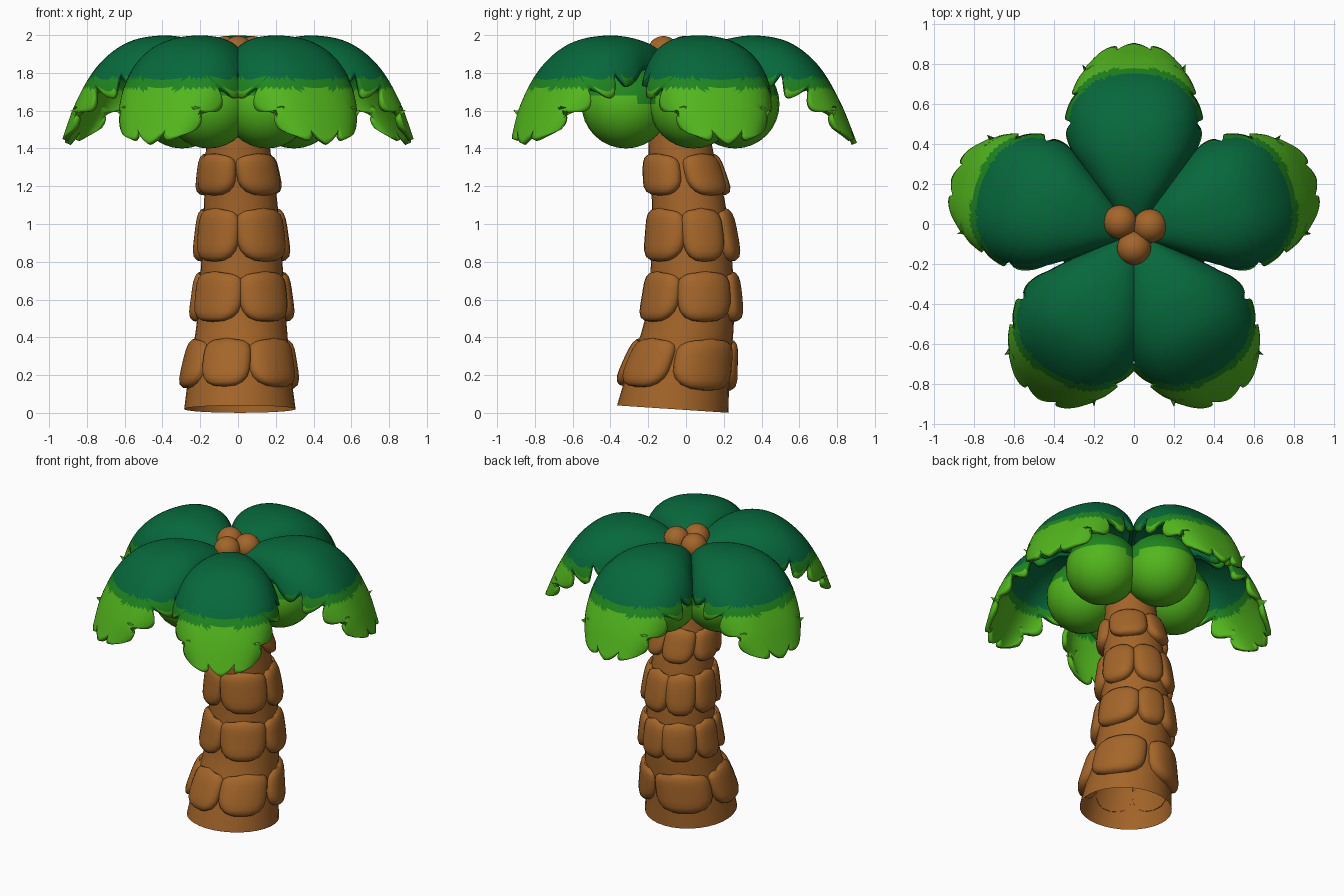
import bpy, bmesh, math
from mathutils import Vector, Matrix

if "Cube" in bpy.data.objects:
    bpy.data.objects.remove(bpy.data.objects["Cube"])


def mat(name, rgb):
    m = bpy.data.materials.new(name)
    m.diffuse_color = (*rgb, 1)
    m.use_nodes = True
    m.node_tree.nodes["Principled BSDF"].inputs["Base Color"].default_value = m.diffuse_color
    return m


BROWN = mat("bark_brown", (0.37, 0.130, 0.022))
DARK = mat("dark_green", (0.002, 0.14, 0.045))
MID = mat("mid_green", (0.014, 0.24, 0.014))
LIGHT = mat("light_green", (0.085, 0.47, 0.012))


def interp(table, x):
    """Smooth interpolation of rows (key, values...) at key x."""
    x = min(max(x, table[0][0]), table[-1][0])
    for i in range(len(table) - 1):
        a, b = table[i], table[i + 1]
        if x <= b[0]:
            p, q = table[max(i - 1, 0)], table[min(i + 2, len(table) - 1)]
            t, h = (x - a[0]) / (b[0] - a[0]), b[0] - a[0]
            out = []
            for k in range(1, len(a)):
                ma = (b[k] - p[k]) / (b[0] - p[0]) * h
                mb = (q[k] - a[k]) / (q[0] - a[0]) * h
                out.append((2*t**3 - 3*t*t + 1) * a[k] + (t**3 - 2*t*t + t) * ma
                           + (3*t*t - 2*t**3) * b[k] + (t**3 - t*t) * mb)
            return out


def grid_object(name, fn, nu, nv, mats, wrap=False, rule=None, merge=False):
    """Sheet of quads from fn(u, v) with u, v in 0..1."""
    bm = bmesh.new()
    cols = nv if wrap else nv + 1
    vs = [[bm.verts.new(fn(i / nu, j / nv)) for j in range(cols)] for i in range(nu + 1)]
    for i in range(nu):
        for j in range(nv):
            k = (j + 1) % cols
            bm.faces.new((vs[i][j], vs[i + 1][j], vs[i + 1][k], vs[i][k]))
    if merge:
        bmesh.ops.remove_doubles(bm, verts=bm.verts, dist=0.0005)
    return finish(name, bm, mats, rule)


def finish(name, bm, mats, rule=None, angle=50):
    if rule:
        for f in bm.faces:
            f.material_index = rule(f.calc_center_median())
    me = bpy.data.meshes.new(name)
    bm.to_mesh(me)
    bm.free()
    for m in mats:
        me.materials.append(m)
    ob = bpy.data.objects.new(name, me)
    bpy.context.collection.objects.link(ob)
    bpy.ops.object.select_all(action='DESELECT')
    ob.select_set(True)
    bpy.context.view_layer.objects.active = ob
    bpy.ops.object.shade_smooth_by_angle(angle=math.radians(angle))
    return ob


# Trunk: bent tapering tube, open at the slanted foot
TRUNK = [(0, 0.01, -0.07, 0.295), (0.2, 0.01, -0.04, 0.27), (0.5, 0.02, 0.02, 0.235),
         (0.8, 0.02, 0.03, 0.215), (1.1, 0.015, 0.015, 0.195),
         (1.4, 0, -0.03, 0.17), (1.85, 0, -0.05, 0.13)]


def on_trunk(z, ang, out=0.0):
    cx, cy, r = interp(TRUNK, z)
    y = (r + out) * math.sin(ang)
    tilt = max(0, 1 - z / 0.5) * (0.02 - 0.066 * y)
    return Vector((cx + (r + out) * math.cos(ang), cy + y, z + tilt))


grid_object("trunk", lambda u, v: on_trunk(1.85 * (1 - u), v * math.tau), 18, 32, [BROWN], wrap=True)

# Bark plates: (bottom, top, [(angle, half width)])
RINGS = [(0.11, 0.39, [(-107, 30), (-45, 36), (33, 42), (119, 43), (193, 34)]),
         (0.48, 0.75, [(-130, 42), (-55, 40), (20, 40), (78, 24), (122, 30), (171, 24)]),
         (0.80, 1.085, [(-133, 41), (-53, 46), (19, 33), (76, 29), (124, 28), (171, 27)]),
         (1.15, 1.375, [(-137, 43), (-50, 46), (41, 41), (110, 34), (170, 31)])]


def bark_plate(name, z0, z1, ang, half):
    def fn(u, v):
        q, p = math.sin((u - 0.5) * math.pi), math.sin((v - 0.5) * math.pi)
        n = 5 if q > 0 else 2.6
        w = (1 - abs(q) ** n) ** (1 / n) * (0.97 + 0.04 * q)
        top = z1 - 0.03 * abs(p) ** 3 if q > 0 else z1
        z = (z0 + z1) / 2 + q * (top - z0) / 2
        bulge = ((1 - abs(p) ** 5) * (1 - abs(q) ** 5)) ** 0.5
        return on_trunk(z, math.radians(ang + half * w * p),
                        -0.004 + bulge * (0.048 - 0.010 * q))
    grid_object(name, lambda u, v: fn(1 - u, v), 10, 12, [BROWN], merge=True)


for i, (z0, z1, plates) in enumerate(RINGS):
    for j, (a, h) in enumerate(plates):
        bark_plate(f"bark_plate_{i}_{j}", z0, z1, a, h)

# Leaves: arched spine, drooping sides, lobed rim, three bands of green by height
CROWN = Vector((0, -0.05, 0))
ANGLES = [90, 17, -60, -120, 163]
# u, distance, height, half width, side droop
LEAF = [(0, 0.02, 1.85, 0.05, 0.03), (0.1, 0.12, 1.92, 0.12, 0.09), (0.22, 0.25, 1.975, 0.215, 0.15),
        (0.36, 0.42, 1.998, 0.31, 0.22), (0.52, 0.60, 1.96, 0.345, 0.25), (0.68, 0.75, 1.84, 0.325, 0.19),
        (0.84, 0.865, 1.65, 0.27, 0.11), (1.0, 0.955, 1.43, 0.15, 0.03)]


def leaf_point(u, v):
    s = 2 * v - 1
    # three rounded fingers at the tip, pointed lobes hanging from the sides
    reach = 1.0 - 0.05 * s * s - 0.05 * (1 - abs(math.cos(s * 1.5 * math.pi)) ** 0.5)
    t = u * reach
    lobe = abs(math.sin(math.pi * (t - 0.275) / 0.18)) ** 0.5 if t > 0.275 else 0.6
    depth = min(1, max(0, (t - 0.2) / 0.3))
    slant = 0.08 * s * s * math.sin(math.pi * min(1, u)) * depth
    s *= 1.0 - 0.30 * depth + 0.36 * depth * lobe
    t = min(1, t + slant)
    d, z, w, drop = interp(LEAF, t)
    d0, z0 = interp(LEAF, t - 0.02)[:2]
    d1, z1 = interp(LEAF, t + 0.02)[:2]
    tan = Vector((d1 - d0, 0, z1 - z0)).normalized()
    down = (Vector((tan.z, 0, -tan.x)) + Vector((0, 0, -0.7))).normalized()
    side = w * math.sin(s * 1.3) / math.sin(1.3)
    return Vector((d, side, z)) + down * drop * abs(s) ** 2.3


def leaf_band(c):
    return 0 if c.z > 1.77 else 1 if c.z > 1.715 else 2


for i, a in enumerate(ANGLES):
    rot = Matrix.Rotation(math.radians(a), 3, 'Z')
    leaf = grid_object(f"leaf_{i}", lambda u, v: CROWN + rot @ leaf_point(u, v),
                       56, 30, [DARK, MID, LIGHT], rule=leaf_band)
    mod = leaf.modifiers.new("thickness", 'SOLIDIFY')
    mod.thickness, mod.offset = 0.03, -1


def ball(name, loc, r, mats, rule=None):
    bm = bmesh.new()
    bmesh.ops.create_uvsphere(bm, u_segments=24, v_segments=16, radius=r,
                              matrix=Matrix.Translation(loc))
    finish(name, bm, mats, rule)


def fruit_band(c):
    return 0 if c.z > 1.62 + 0.3 * ((c - CROWN).xy.length - 0.31) else 1


# Green fruit under each leaf, darker on top
for i, a in enumerate(ANGLES):
    a = math.radians(a)
    ball(f"green_fruit_{i}", CROWN + Vector((0.31 * math.cos(a), 0.31 * math.sin(a), 1.635)),
         0.235, [MID, LIGHT], fruit_band)

# Three small nuts on top
for i, (x, y) in enumerate([(-0.07, 0.01), (0.08, -0.01), (0.0, -0.12)]):
    ball(f"top_nut_{i}", Vector((x, y, 1.91)), 0.085, [BROWN])
